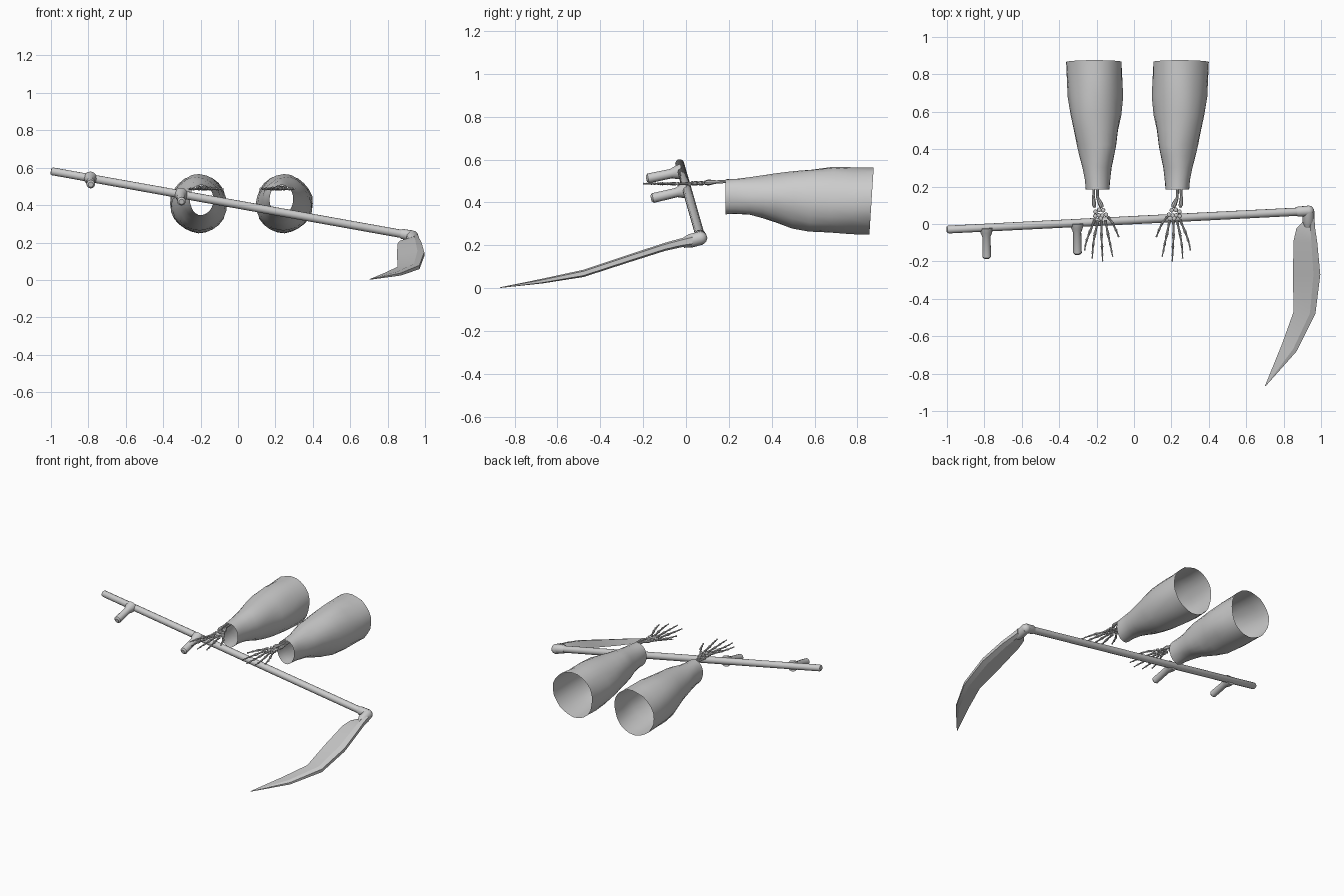
import bpy, bmesh, math, random
from mathutils import Vector, Matrix

if "Cube" in bpy.data.objects:
    bpy.data.objects.remove(bpy.data.objects["Cube"])

random.seed(4)
MIRROR_X = 0.0185          # plane between the two arms

grey = bpy.data.materials.new("grey")
grey.diffuse_color = (0.6, 0.6, 0.6, 1)
grey.use_nodes = True
grey.node_tree.nodes["Principled BSDF"].inputs["Base Color"].default_value = grey.diffuse_color


def loft(bm, rings, caps=True):
    rows = [[bm.verts.new(p) for p in r] for r in rings]
    n = len(rows[0])
    for a, b in zip(rows, rows[1:]):
        for j in range(n):
            k = (j + 1) % n
            bm.faces.new((a[j], b[j], b[k], a[k]))
    if caps:
        bm.faces.new(rows[0])
        bm.faces.new(rows[-1][::-1])


def tube(bm, pts, radii, n=12):
    pts = [Vector(p) for p in pts]
    rings = []
    for i, (p, r) in enumerate(zip(pts, radii)):
        d = (pts[min(i + 1, len(pts) - 1)] - pts[max(i - 1, 0)]).normalized()
        u = d.cross(Vector((0.05, 0.1, 1))).normalized()
        v = u.cross(d)
        rings.append([p + r * (math.cos(t) * u + math.sin(t) * v)
                      for t in (2 * math.pi * j / n for j in range(n))])
    loft(bm, rings)


def ball(bm, c, r, squash=(1, 1, 1), sub=2):
    m = Matrix.Translation(c) @ Matrix.Diagonal((*squash, 1))
    bmesh.ops.create_icosphere(bm, subdivisions=sub, radius=r, matrix=m)


def bone(bm, a, b, r):
    # shaft with a narrow waist and knobbed ends
    a, b = Vector(a), Vector(b)
    ts = (0, .06, .16, .5, .84, .94, 1)
    rs = (.6, 1.1, .85, .6, .8, 1.05, .5)
    tube(bm, [a.lerp(b, t) for t in ts], [r * k for k in rs], 8)


def finish(bm, name, angle=40, recalc=True):
    if recalc:
        bmesh.ops.recalc_face_normals(bm, faces=bm.faces)
    me = bpy.data.meshes.new(name)
    bm.to_mesh(me)
    ob = bpy.data.objects.new(name, me)
    bpy.context.collection.objects.link(ob)
    me.materials.append(grey)
    bpy.ops.object.select_all(action='DESELECT')
    bpy.context.view_layer.objects.active = ob
    ob.select_set(True)
    bpy.ops.object.shade_smooth_by_angle(angle=math.radians(angle))
    return ob


def finish_pair(bm, name, recalc=True):
    finish(bm, "left_" + name, recalc=recalc)
    for v in bm.verts:
        v.co.x = 2 * MIRROR_X - v.co.x
    bmesh.ops.reverse_faces(bm, faces=bm.faces)
    finish(bm, "right_" + name, recalc=recalc)
    bm.free()


# Long shaft
A, B = Vector((-1, -.03, .582)), Vector((.92, .068, .238))
bm = bmesh.new()
tube(bm, [A.lerp(B, t) for t in (0, .004, .5, 1)], (.016, .021, .022, .022))
finish(bm, "shaft")

# Two grips branching off the shaft
for name, x, tip in (("end_grip", -.79, (-.787, -.185, .51)),
                     ("middle_grip", -.305, (-.302, -.163, .418))):
    base = A.lerp(B, (x - A.x) / (B.x - A.x))
    tip = Vector(tip)
    bm = bmesh.new()
    tube(bm, [base.lerp(tip, t) for t in (0, .15, .3, .95, 1)],
         (.036, .032, .022, .023, .014))
    finish(bm, name)

# Elbow socket joining shaft and blade
bm = bmesh.new()
tube(bm, [(.868, .066, .247), (.876, .066, .246), (.932, .069, .236)], (.022, .027, .029))
ball(bm, (.932, .068, .233), .032)
tube(bm, [(.932, .068, .233), (.932, .02, .22), (.932, -.015, .209)], (.032, .032, .022))
finish(bm, "blade_socket")

# Curved blade: sharp inner edge, thick outer spine
stations = [  # outer x, outer y, inner x, inner y, z, thickness
    (.965, .03, .900, .01, .222, .050),
    (.968, -.02, .868, -.025, .212, .042),
    (.980, -.10, .853, -.09, .192, .038),
    (.996, -.27, .850, -.27, .137, .036),
    (.970, -.48, .853, -.47, .068, .034),
    (.870, -.68, .792, -.64, .030, .022),
    (.703, -.868, .700, -.866, .002, .003)]
rings = []
for xo, yo, xi, yi, z, t in stations:
    o, i = Vector((xo, yo, z)), Vector((xi, yi, z + (yi - yo) * .28))
    m, up = i.lerp(o, .75), Vector((0, 0, t / 2))
    rings.append([i, m + up, o + up * .6, o - up * .6, m - up])
bm = bmesh.new()
loft(bm, rings)
finish(bm, "blade", 20)

# Flared sleeves, open at both ends, gently creased
profile = [  # y, x min, x max, z bottom, z top
    (.185, -.260, -.130, .345, .510), (.235, -.264, -.128, .345, .512),
    (.30, -.278, -.118, .338, .517), (.36, -.292, -.103, .323, .527),
    (.42, -.305, -.090, .305, .538), (.50, -.325, -.083, .280, .550),
    (.58, -.343, -.068, .263, .556), (.68, -.357, -.058, .255, .565),
    (.78, -.362, -.057, .248, .563), (.866, -.364, -.060, .248, .566)]
N = 24
rings = []
for k, (y, x0, x1, z0, z1) in enumerate(profile):
    ring = []
    for j in range(N):
        t = 2 * math.pi * j / N
        w = .98 + .02 * math.sin(3 * t + 1.3 * k) + random.uniform(-.015, .015)
        lean = .01 * math.sin(t) * k / (len(profile) - 1)
        ring.append(Vector(((x0 + x1) / 2 + w * (x1 - x0) / 2 * math.cos(t), y + lean,
                            (z0 + z1) / 2 + w * (z1 - z0) / 2 * math.sin(t))))
    rings.append(ring)
bm = bmesh.new()
loft(bm, rings, caps=False)
finish_pair(bm, "sleeve", recalc=False)

# Skeleton hands: knuckle positions per finger in x, y
Z = .487
fingers = [
    [(-.208, .025), (-.238, -.045), (-.253, -.088), (-.260, -.115), (-.265, -.142)],
    [(-.192, .020), (-.210, -.058), (-.219, -.115), (-.222, -.152), (-.223, -.185)],
    [(-.174, .020), (-.174, -.065), (-.171, -.125), (-.169, -.165), (-.168, -.200)],
    [(-.154, .022), (-.138, -.060), (-.126, -.112), (-.119, -.148), (-.114, -.175)],
    [(-.141, .040), (-.112, .002), (-.095, -.036), (-.082, -.070)]]
bm = bmesh.new()
for f in fingers:
    for i, (p, q) in enumerate(zip(f, f[1:])):
        bone(bm, (*p, Z), (*q, Z), .0085 - .0013 * i)
# wrist bones
for x, y in ((-.206, .066), (-.186, .076), (-.165, .074), (-.207, .042),
             (-.189, .047), (-.170, .045), (-.150, .050), (-.178, .030)):
    ball(bm, (x, y, .489), .0135, (1, 1, .85), 1)
finish_pair(bm, "hand_bones")

# Paired forearm bones running into the sleeves
bm = bmesh.new()
tube(bm, [(-.209, .088, .491), (-.214, .105, .493), (-.216, .14, .495),
          (-.214, .20, .498), (-.208, .30, .497)], (.007, .012, .008, .007, .008), 8)
tube(bm, [(-.172, .088, .491), (-.178, .105, .493), (-.194, .14, .495),
          (-.196, .20, .498), (-.190, .30, .497)], (.010, .014, .008, .007, .008), 8)
finish_pair(bm, "forearm_bones")
